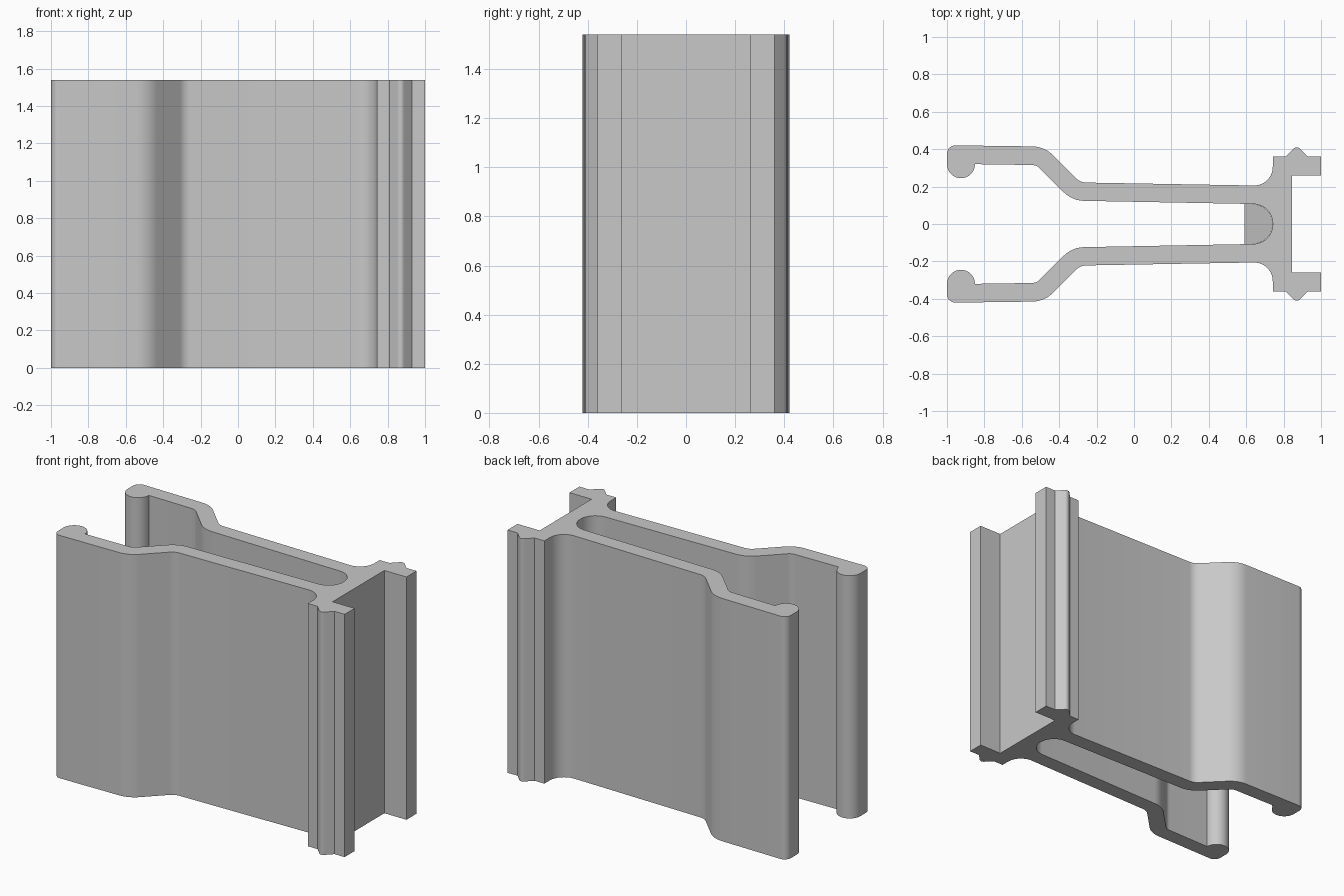
import bpy, bmesh, math
from mathutils import Vector

if "Cube" in bpy.data.objects:
    bpy.data.objects.remove(bpy.data.objects["Cube"])

HEIGHT = 1.54


def make_material(name, value):
    mat = bpy.data.materials.new(name)
    mat.use_nodes = True
    colour = (value, value, value, 1)
    mat.diffuse_color = colour
    mat.node_tree.nodes["Principled BSDF"].inputs["Base Color"].default_value = colour
    return mat


def rounded(corners, steps=10):
    """Turn (x, y, radius) corners into a path with filleted corners."""
    path = []
    for i, (x, y, r) in enumerate(corners):
        p = Vector((x, y))
        if r == 0:
            path.append(p)
            continue
        a = (Vector(corners[i - 1][:2]) - p).normalized()
        b = (Vector(corners[i + 1][:2]) - p).normalized()
        half = a.angle(b) / 2
        centre = p + (a + b).normalized() * r / math.sin(half)
        start = p + a * r / math.tan(half) - centre
        end = p + b * r / math.tan(half) - centre
        sweep = math.atan2(start.x * end.y - start.y * end.x, start.dot(end))
        for k in range(steps + 1):
            c, s = math.cos(sweep * k / steps), math.sin(sweep * k / steps)
            path.append(centre + Vector((start.x * c - start.y * s,
                                         start.x * s + start.y * c)))
    return path


def extrude_profile(name, half, z0, z1, mat, slope=0):
    """Mirror a half outline across y = 0 and extrude it upwards."""
    outline = half + [Vector((p.x, -p.y)) for p in reversed(half)]
    clean = []
    for p in outline:
        if not clean or (p - clean[-1]).length > 0.002:
            clean.append(p)
    if (clean[0] - clean[-1]).length < 0.002:
        clean.pop()
    bm = bmesh.new()
    base = bm.faces.new([bm.verts.new((p.x, p.y, z0)) for p in clean])
    grown = bmesh.ops.extrude_face_region(bm, geom=[base], use_keep_orig=True)
    for v in grown["geom"]:
        if isinstance(v, bmesh.types.BMVert):
            v.co.z = z1 - slope * v.co.x
    bmesh.ops.recalc_face_normals(bm, faces=bm.faces)
    mesh = bpy.data.meshes.new(name)
    bm.to_mesh(mesh)
    bm.free()
    obj = bpy.data.objects.new(name, mesh)
    bpy.context.collection.objects.link(obj)
    mesh.materials.append(mat)
    bpy.ops.object.select_all(action="DESELECT")
    obj.select_set(True)
    bpy.context.view_layer.objects.active = obj
    bpy.ops.object.shade_smooth_by_angle(angle=math.radians(25))
    return obj


grey = make_material("light grey", 0.58)

# Clip body: slot end, inner arm, bead, outer arm, flange with ridge
body = [
    (0.742, 0, 0), (0.742, 0.105, 0.104),
    (-0.331, 0.125, 0.16), (-0.521, 0.315, 0.06),
    (-0.85, 0.32, 0), (-0.85, 0.245, 0.075), (-1, 0.245, 0.075),
    (-1, 0.421, 0.045),
    (-0.479, 0.414, 0.16), (-0.287, 0.222, 0.08),
    (0.742, 0.204, 0.1),
    (0.742, 0.36, 0), (0.81, 0.36, 0),
    (0.87, 0.42, 0.025),
    (0.93, 0.36, 0), (1, 0.36, 0), (1, 0.26, 0),
    (0.845, 0.26, 0), (0.845, 0, 0),
]
extrude_profile("clip_body", rounded(body), 0, HEIGHT, grey)

# Plug with a sloping top, set deep in the closed end of the slot
plug = [(0.742, 0, 0), (0.742, 0.105, 0.104), (0.59, 0.106, 0), (0.59, 0, 0)]
extrude_profile("slot_plug", rounded(plug), 0.3, HEIGHT - 0.1, grey, slope=0.3)
